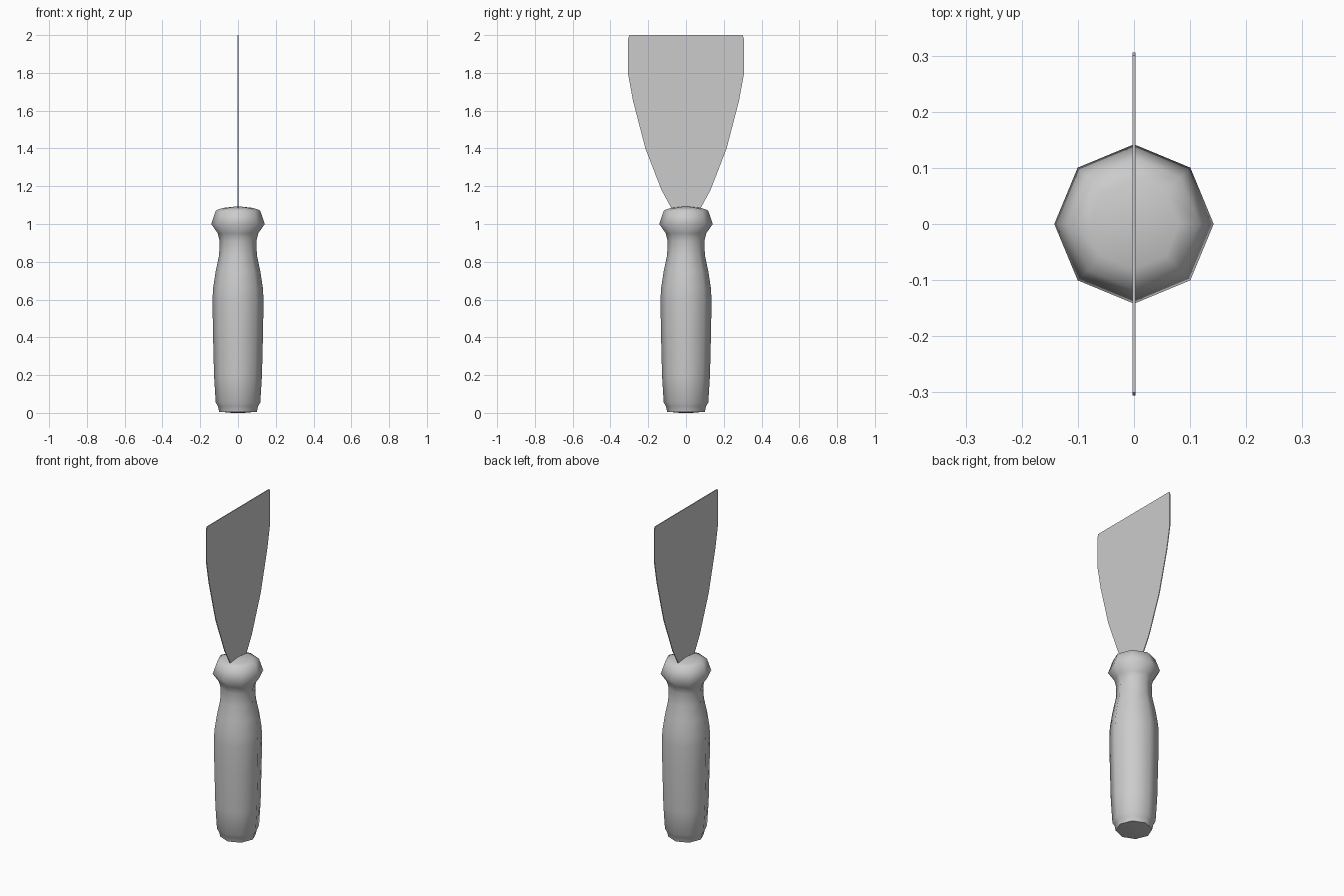
import bpy, bmesh
from math import sin, cos, pi

if "Cube" in bpy.data.objects:
    bpy.data.objects.remove(bpy.data.objects["Cube"])


def finish(name, bm, angle=None):
    bmesh.ops.recalc_face_normals(bm, faces=bm.faces[:])
    me = bpy.data.meshes.new(name)
    bm.to_mesh(me)
    bm.free()
    ob = bpy.data.objects.new(name, me)
    bpy.context.collection.objects.link(ob)
    if angle:
        bpy.ops.object.select_all(action='DESELECT')
        ob.select_set(True)
        bpy.context.view_layer.objects.active = ob
        bpy.ops.object.shade_smooth_by_angle(angle=angle)
    return ob


# Eight-sided turned handle: (radius, height)
SIDES = 8
profile = [(0.03, 0.0), (0.1, 0.006), (0.106, 0.035), (0.118, 0.055),
           (0.127, 0.2), (0.133, 0.45), (0.135, 0.6), (0.132, 0.66),
           (0.118, 0.75), (0.1, 0.835), (0.097, 0.91), (0.107, 0.95),
           (0.142, 1.0), (0.117, 1.072), (0.08, 1.085)]
bm = bmesh.new()
rings = [[bm.verts.new((r * cos(2 * pi * i / SIDES), r * sin(2 * pi * i / SIDES), z))
          for i in range(SIDES)] for r, z in profile]
for a, b in zip(rings, rings[1:]):
    for i in range(SIDES):
        j = (i + 1) % SIDES
        bm.faces.new((a[i], a[j], b[j], b[i]))
bm.faces.new(rings[0])
# Slightly domed top
tip = bm.verts.new((0, 0, 1.094))
for i in range(SIDES):
    bm.faces.new((rings[-1][i], rings[-1][(i + 1) % SIDES], tip))
finish("handle", bm, 1.0)

# Thin flared blade, its tang sunk into the handle: (half width, height)
T = 0.0025
half = [(0.05, 1.0), (0.078, 1.085), (0.13, 1.18), (0.215, 1.4), (0.28, 1.65),
        (0.306, 1.79), (0.306, 1.98), (0.3, 2.0)]
outline = half + [(-y, z) for y, z in reversed(half)]
bm = bmesh.new()
face = bm.faces.new([bm.verts.new((-T, y, z)) for y, z in outline])
ext = bmesh.ops.extrude_face_region(bm, geom=[face])
bmesh.ops.translate(bm, vec=(2 * T, 0, 0),
                    verts=[g for g in ext["geom"] if isinstance(g, bmesh.types.BMVert)])
finish("blade", bm)
